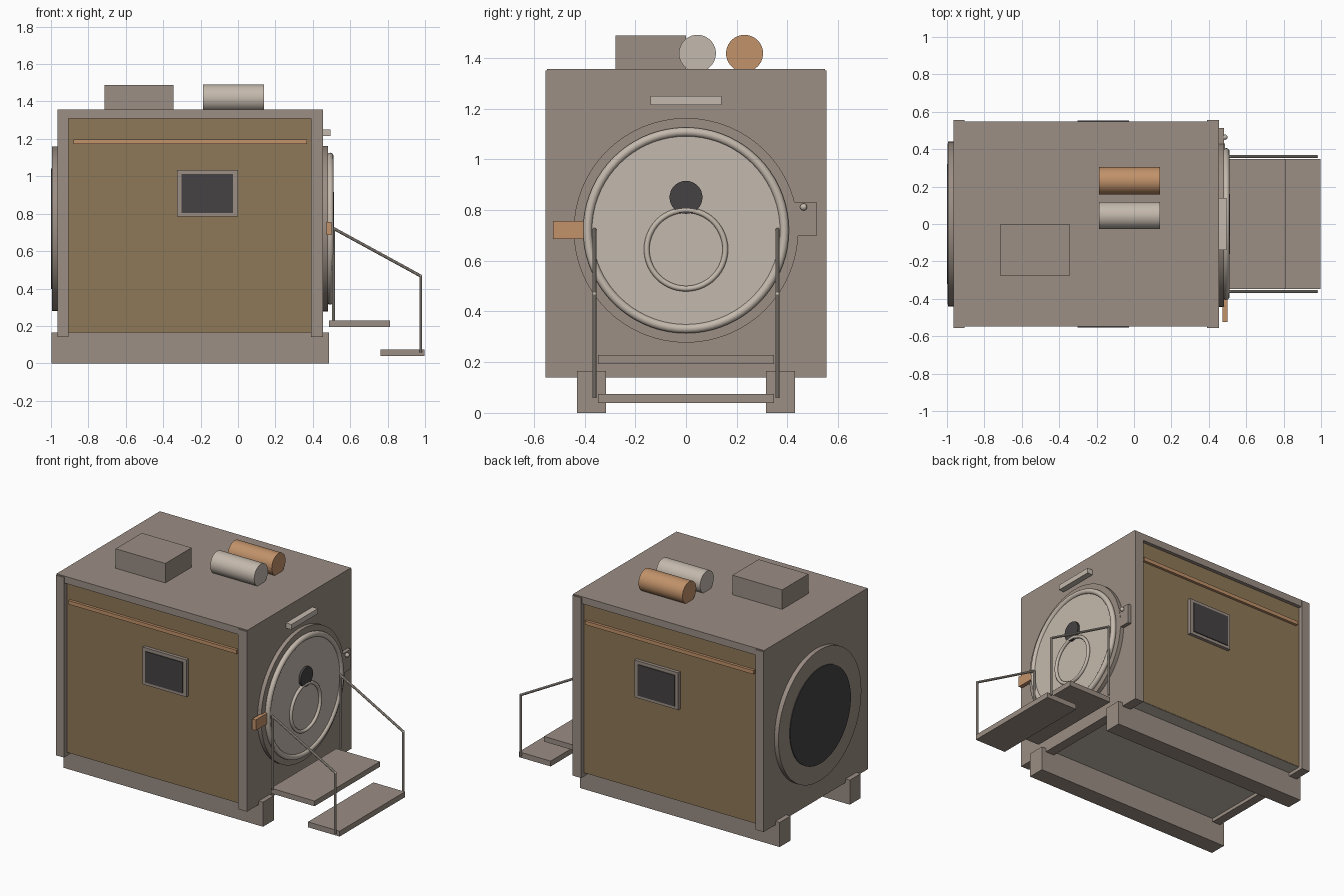
import bpy, bmesh, math
from mathutils import Vector, Matrix

if "Cube" in bpy.data.objects:
    bpy.data.objects.remove(bpy.data.objects["Cube"])


def material(name, rgb):
    m = bpy.data.materials.new(name)
    lin = [((c / 255 + 0.055) / 1.055) ** 2.4 for c in rgb]
    m.diffuse_color = (*lin, 1)
    m.use_nodes = True
    m.node_tree.nodes["Principled BSDF"].inputs["Base Color"].default_value = m.diffuse_color
    return m


GREY = material("warm_grey", (155, 142, 132))
CREAM = material("cream", (196, 185, 173))
BROWN = material("panel_brown", (143, 120, 88))
ORANGE = material("copper_orange", (193, 146, 106))
DARK = material("dark_glass", (70, 66, 67))


def finish(name, bm, mat, smooth=False):
    bmesh.ops.recalc_face_normals(bm, faces=bm.faces)
    me = bpy.data.meshes.new(name)
    bm.to_mesh(me)
    bm.free()
    me.materials.append(mat)
    ob = bpy.data.objects.new(name, me)
    bpy.context.collection.objects.link(ob)
    if smooth:
        bpy.ops.object.select_all(action='DESELECT')
        ob.select_set(True)
        bpy.context.view_layer.objects.active = ob
        bpy.ops.object.shade_smooth_by_angle(angle=math.radians(35))
    return ob


def box(name, x, y, z, mat):
    """Box from (min, max) ranges."""
    bm = bmesh.new()
    bmesh.ops.create_cube(bm, size=1)
    for v in bm.verts:
        v.co = Vector([(r[0] + r[1]) / 2 + c * (r[1] - r[0]) for r, c in zip((x, y, z), v.co)])
    return finish(name, bm, mat)


def add_rod(bm, a, b, r, seg):
    a, b = Vector(a), Vector(b)
    d = b - a
    mtx = Matrix.Translation((a + b) / 2) @ d.to_track_quat('Z', 'Y').to_matrix().to_4x4()
    bmesh.ops.create_cone(bm, cap_ends=True, segments=seg, radius1=r, radius2=r,
                          depth=d.length, matrix=mtx)


def disc(name, x, y, z, r, mat, seg=64):
    """Cylinder along x."""
    bm = bmesh.new()
    add_rod(bm, (x[0], y, z), (x[1], y, z), r, seg)
    return finish(name, bm, mat, True)


def ring(name, x, z, major, minor, mat, n=72, k=14):
    """Torus around the x axis."""
    bm = bmesh.new()
    rows = []
    for i in range(n):
        a = 2 * math.pi * i / n
        row = []
        for j in range(k):
            t = 2 * math.pi * j / k
            rr = major + minor * math.cos(t)
            row.append(bm.verts.new((x + minor * math.sin(t), rr * math.cos(a), z + rr * math.sin(a))))
        rows.append(row)
    for i in range(n):
        p, q = rows[i], rows[(i + 1) % n]
        for j in range(k):
            bm.faces.new((p[j], q[j], q[(j + 1) % k], p[(j + 1) % k]))
    return finish(name, bm, mat, True)


# chamber shell: end plates, roof, floor
box("rear_end_plate", (-0.965, -0.905), (-0.555, 0.555), (0.14, 1.35), GREY)
box("door_end_plate", (0.39, 0.455), (-0.555, 0.555), (0.14, 1.35), GREY)
box("roof", (-0.965, 0.455), (-0.549, 0.549), (1.31, 1.357), GREY)
box("floor", (-0.91, 0.395), (-0.523, 0.523), (0.163, 0.18), CREAM)

# parts mirrored on both long sides
for s, side in ((-1, "front"), (1, "back")):
    def span(a, b):
        return tuple(sorted((s * a, s * b)))
    box(side + "_skid", (-0.997, 0.487), span(0.315, 0.43), (0, 0.165), GREY)
    box(side + "_side_panel", (-0.91, 0.395), span(0.49, 0.525), (0.165, 1.315), BROWN)
    box(side + "_trim_strip", (-0.88, 0.37), span(0.52, 0.543), (1.172, 1.197), ORANGE)
    box(side + "_window_frame", (-0.325, 0.0), span(0.52, 0.547), (0.785, 1.035), GREY)
    box(side + "_window_glass", (-0.303, -0.027), span(0.53, 0.553), (0.805, 1.013), DARK)
    # handrail
    pts = [(0.51, s * 0.361, 0.23), (0.51, s * 0.361, 0.722),
           (0.977, s * 0.361, 0.467), (0.977, s * 0.361, 0.058)]
    bm = bmesh.new()
    for a, b in zip(pts, pts[1:]):
        add_rod(bm, a, b, 0.008, 10)
    for p in pts[1:3]:
        bmesh.ops.create_uvsphere(bm, u_segments=10, v_segments=6, radius=0.008,
                                  matrix=Matrix.Translation(p))
    finish(side + "_handrail", bm, CREAM, True)

# rear port
disc("rear_flange", (-0.995, -0.96), 0, 0.72, 0.44, GREY)
disc("rear_port_glass", (-1.0, -0.99), 0, 0.72, 0.322, DARK)

# round door
disc("door_flange", (0.45, 0.482), 0, 0.72, 0.443, GREY)
disc("door", (0.47, 0.497), 0, 0.72, 0.385, CREAM)
ring("door_rim", 0.493, 0.72, 0.388, 0.018, CREAM)
disc("door_porthole", (0.49, 0.512), 0, 0.85, 0.065, DARK, 32)
ring("door_handwheel", 0.503, 0.645, 0.155, 0.011, CREAM, 56, 12)

# hinge, latch and lamp
box("door_hinge", (0.473, 0.5), (-0.525, -0.405), (0.685, 0.757), ORANGE)
box("latch_plate", (0.45, 0.48), (0.40, 0.514), (0.698, 0.832), GREY)
bm = bmesh.new()
bmesh.ops.create_uvsphere(bm, u_segments=20, v_segments=12, radius=0.014,
                          matrix=Matrix.Translation((0.486, 0.464, 0.812)))
finish("latch_knob", bm, CREAM, True)
box("door_lamp", (0.45, 0.495), (-0.14, 0.14), (1.215, 1.25), CREAM)

# steps
box("upper_step", (0.487, 0.812), (-0.347, 0.347), (0.193, 0.228), GREY)
box("lower_step", (0.763, 0.998), (-0.347, 0.347), (0.039, 0.075), GREY)

# roof equipment
box("roof_unit", (-0.715, -0.345), (-0.278, 0.0), (1.35, 1.488), GREY)
disc("cream_tank", (-0.187, 0.14), 0.045, 1.418, 0.073, CREAM, 40)
disc("orange_tank", (-0.187, 0.14), 0.231, 1.418, 0.073, ORANGE, 40)
